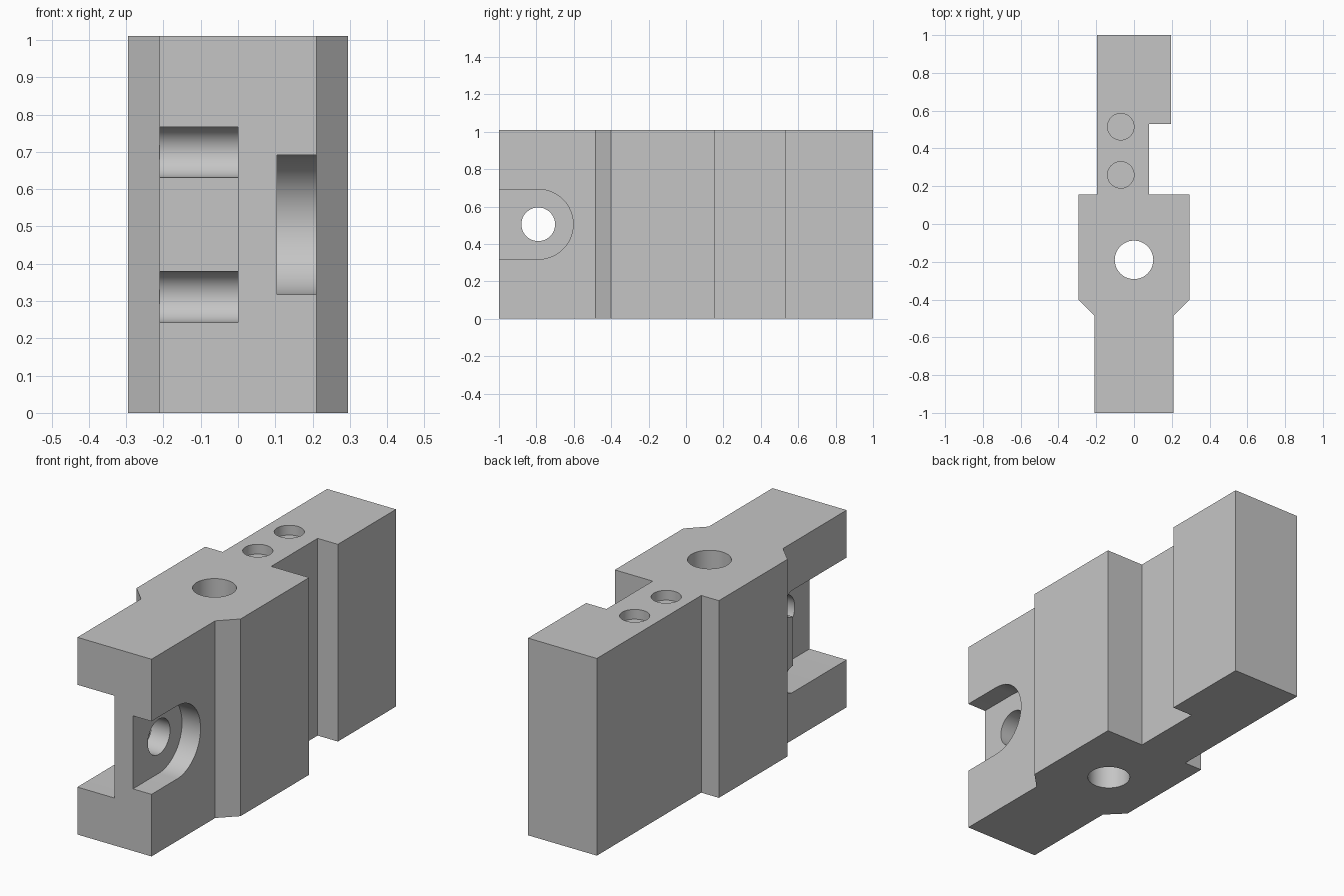
import bpy, bmesh
from math import sin, cos, pi
from mathutils import Vector

cube = bpy.data.objects.get("Cube")
if cube:
    bpy.data.objects.remove(cube)

HEIGHT = 1.01
MID = HEIGHT / 2

metal = bpy.data.materials.new("plain grey")
grey = (0.56, 0.56, 0.56, 1)
metal.diffuse_color = grey
metal.use_nodes = True
metal.node_tree.nodes["Principled BSDF"].inputs["Base Color"].default_value = grey


def arc(u, v, r, start=-pi / 2, sweep=pi, steps=24):
    return [(u + r * cos(start + sweep * i / steps), v + r * sin(start + sweep * i / steps))
            for i in range(steps + 1)]


def circle(u, v, r):
    return arc(u, v, r, 0, 2 * pi, 48)[:-1]


def prism(name, outline, axis, low, high):
    """Extrude an outline along z (outline in x, y) or x (outline in y, z)."""
    bm = bmesh.new()
    place = (lambda u, v: (u, v, low)) if axis == "z" else (lambda u, v: (low, u, v))
    direction = Vector((0, 0, 1)) if axis == "z" else Vector((1, 0, 0))
    face = bm.faces.new([bm.verts.new(place(u, v)) for u, v in outline])
    top = bmesh.ops.extrude_face_region(bm, geom=[face])["geom"]
    bmesh.ops.translate(bm, vec=direction * (high - low),
                        verts=[g for g in top if isinstance(g, bmesh.types.BMVert)])
    bmesh.ops.recalc_face_normals(bm, faces=bm.faces)
    mesh = bpy.data.meshes.new(name)
    bm.to_mesh(mesh)
    bm.free()
    mesh.materials.append(metal)
    obj = bpy.data.objects.new(name, mesh)
    bpy.context.collection.objects.link(obj)
    return obj


# Stepped block with chamfered shoulders and a side notch
outline = [(-0.195, 1), (-0.195, 0.155), (-0.295, 0.155), (-0.295, -0.4), (-0.21, -0.485),
           (-0.21, -1), (0.21, -1), (0.21, -0.485), (0.295, -0.4), (0.295, 0.155),
           (0.08, 0.155), (0.08, 0.53), (0.195, 0.53), (0.195, 1)]
block = prism("stepped_block", outline, "z", 0, HEIGHT)

# Rounded pocket on the left, relieved square pocket on the right
round_pocket = ([(-1.1, MID - 0.187)] + arc(-0.79, MID, 0.187) + [(-1.1, MID + 0.187)])
r = 0.068
offset = 0.262 - r
relief_pocket = ([(-1.1, MID - 0.262)] + arc(-0.565, MID - offset, r)
                 + arc(-0.565, MID + offset, r) + [(-1.1, MID + 0.262)])

cutters = [
    prism("round_pocket_cutter", round_pocket, "x", 0.105, 0.4),
    prism("relief_pocket_cutter", relief_pocket, "x", -0.4, 0),
    prism("cross_hole_cutter", circle(-0.79, MID, 0.09), "x", -0.1, 0.2),
    prism("main_bore_cutter", circle(0, -0.19, 0.102), "z", -0.1, HEIGHT + 0.1),
]
# Shallow blind holes in the top
for y in (0.26, 0.515):
    cutters.append(prism("blind_hole_cutter", circle(-0.07, y, 0.07), "z", HEIGHT - 0.05, HEIGHT + 0.1))

bpy.ops.object.select_all(action="DESELECT")
block.select_set(True)
bpy.context.view_layer.objects.active = block
for cutter in cutters:
    cutter.hide_render = True
    mod = block.modifiers.new(cutter.name, "BOOLEAN")
    mod.operation = "DIFFERENCE"
    mod.solver = "EXACT"
    mod.object = cutter
    bpy.ops.object.modifier_apply(modifier=mod.name)
    bpy.data.objects.remove(cutter)

bpy.ops.object.shade_smooth_by_angle(angle=pi / 6)
